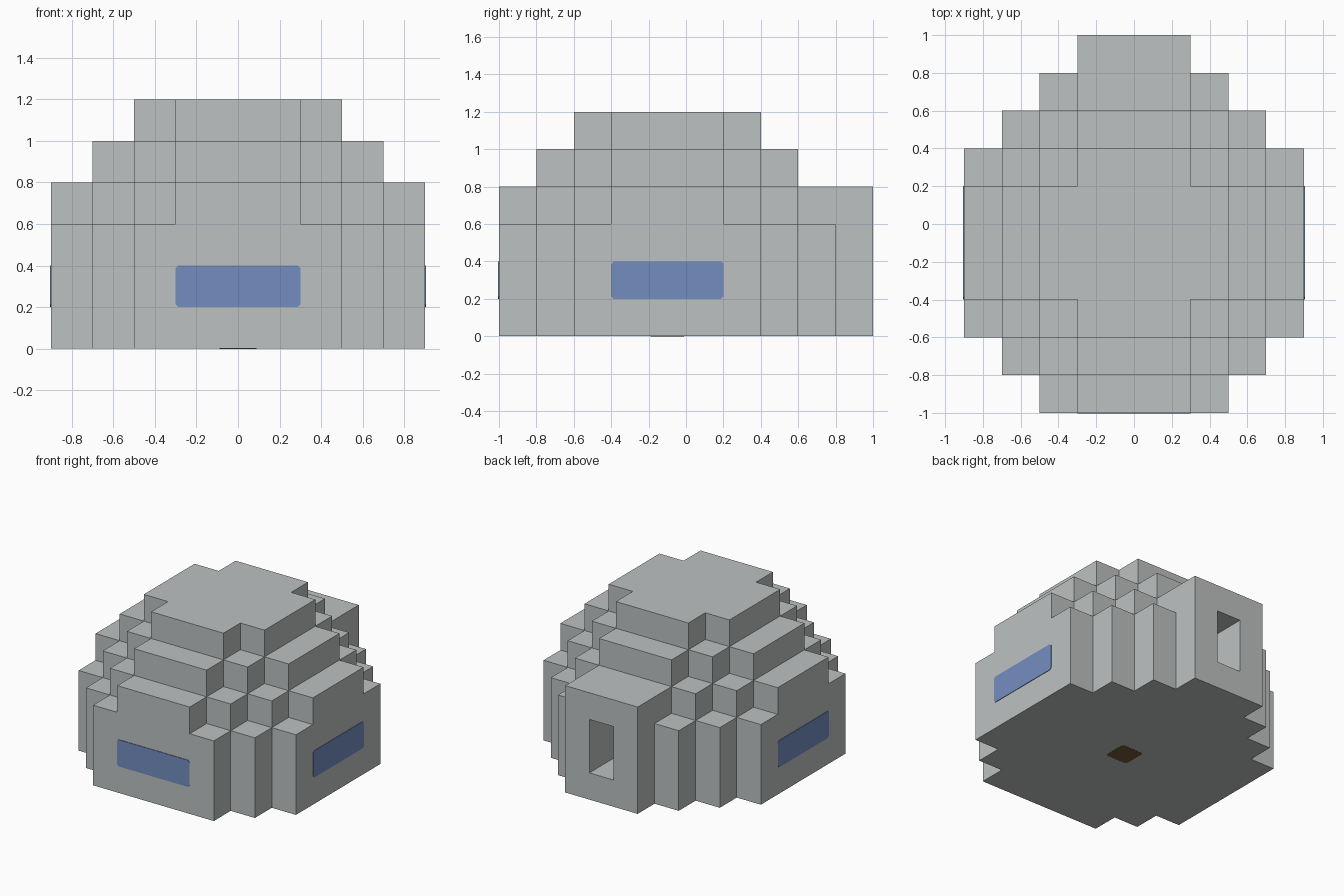
import bpy
import bmesh
import math
from mathutils import Vector, Matrix

cube = bpy.data.objects.get("Cube")
if cube:
    bpy.data.objects.remove(cube, do_unlink=True)

S = 0.2        # block size
MID_Y = -0.1   # dome centre


def material(name, rgb):
    m = bpy.data.materials.new(name)
    m.use_nodes = True
    m.diffuse_color = (*rgb, 1)
    m.node_tree.nodes["Principled BSDF"].inputs["Base Color"].default_value = (*rgb, 1)
    return m


def add_object(name, bm, mat):
    mesh = bpy.data.meshes.new(name)
    bm.to_mesh(mesh)
    bm.free()
    mesh.materials.append(mat)
    obj = bpy.data.objects.new(name, mesh)
    bpy.context.collection.objects.link(obj)
    return obj


stone = material("pale grey", (0.51, 0.535, 0.535))
glass = material("window blue", (0.175, 0.27, 0.53))
wood = material("dark brown", (0.18, 0.10, 0.04))


def solid(i, j, k):
    """True where the stepped shell has a block."""
    if not 0 <= k <= 5:
        return False
    if i == 0 and j in (4, 5) and k in (1, 2):      # doorway tunnel
        return False
    if j == 5:                                      # porch
        return abs(i) <= 1 and k <= 3
    r2 = i * i + j * j + max(k - 1, 0) ** 2
    if k >= 1 and r2 <= 12:                         # hollow room
        return False
    return r2 <= 21 or (abs(i) <= 1 and j == 4 and k <= 3)


# Stepped dome with porch: only exposed block faces, merged where flat
bm = bmesh.new()
directions = [Vector(s * (a == n) for a in range(3)) for n in range(3) for s in (-1, 1)]
for i in range(-4, 5):
    for j in range(-4, 6):
        for k in range(6):
            if not solid(i, j, k):
                continue
            centre = Vector((i * S, j * S + MID_Y, (k + 0.5) * S))
            for d in directions:
                if solid(i + int(d.x), j + int(d.y), k + int(d.z)):
                    continue
                u = Vector((d.y, d.z, d.x))
                v = d.cross(u)
                corners = (-u - v, u - v, u + v, v - u)
                bm.faces.new([bm.verts.new(centre + (d + c) * S / 2) for c in corners])
bmesh.ops.remove_doubles(bm, verts=bm.verts, dist=0.001)
bmesh.ops.dissolve_limit(bm, angle_limit=math.radians(1), verts=bm.verts, edges=bm.edges)
add_object("stepped_dome", bm, stone)


def plate(name, mat, size, place, cut):
    """Thin plate with clipped corners, facing local -y."""
    w, h = size[0] / 2, size[1] / 2
    outline = []
    for sx, sz in ((-1, -1), (1, -1), (1, 1), (-1, 1)):
        pair = [(sx * w, sz * (h - cut)), (sx * (w - cut), sz * h)]
        outline += pair if sx * sz > 0 else pair[::-1]
    bm = bmesh.new()
    face = bm.faces.new([bm.verts.new((x, 0, z)) for x, z in outline])
    ext = bmesh.ops.extrude_face_region(bm, geom=[face])
    moved = [g for g in ext["geom"] if isinstance(g, bmesh.types.BMVert)]
    bmesh.ops.translate(bm, verts=moved, vec=(0, -0.004, 0))
    bmesh.ops.recalc_face_normals(bm, faces=bm.faces)
    bm.transform(place)
    return add_object(name, bm, mat)


# Windows on the front and both sides
for name, loc, turn in (("front_window", (0, -1, 0.3), 0),
                        ("left_window", (0.9, MID_Y, 0.3), 90),
                        ("right_window", (-0.9, MID_Y, 0.3), -90)):
    place = Matrix.Translation(loc) @ Matrix.Rotation(math.radians(turn), 4, "Z")
    plate(name, glass, (0.6, 0.2), place, 0.013)

# Hatch under the floor, flush with the ground
place = Matrix.Translation((0, MID_Y, 0.003)) @ Matrix.Rotation(math.radians(90), 4, "X")
plate("floor_hatch", wood, (0.18, 0.18), place, 0.013)
